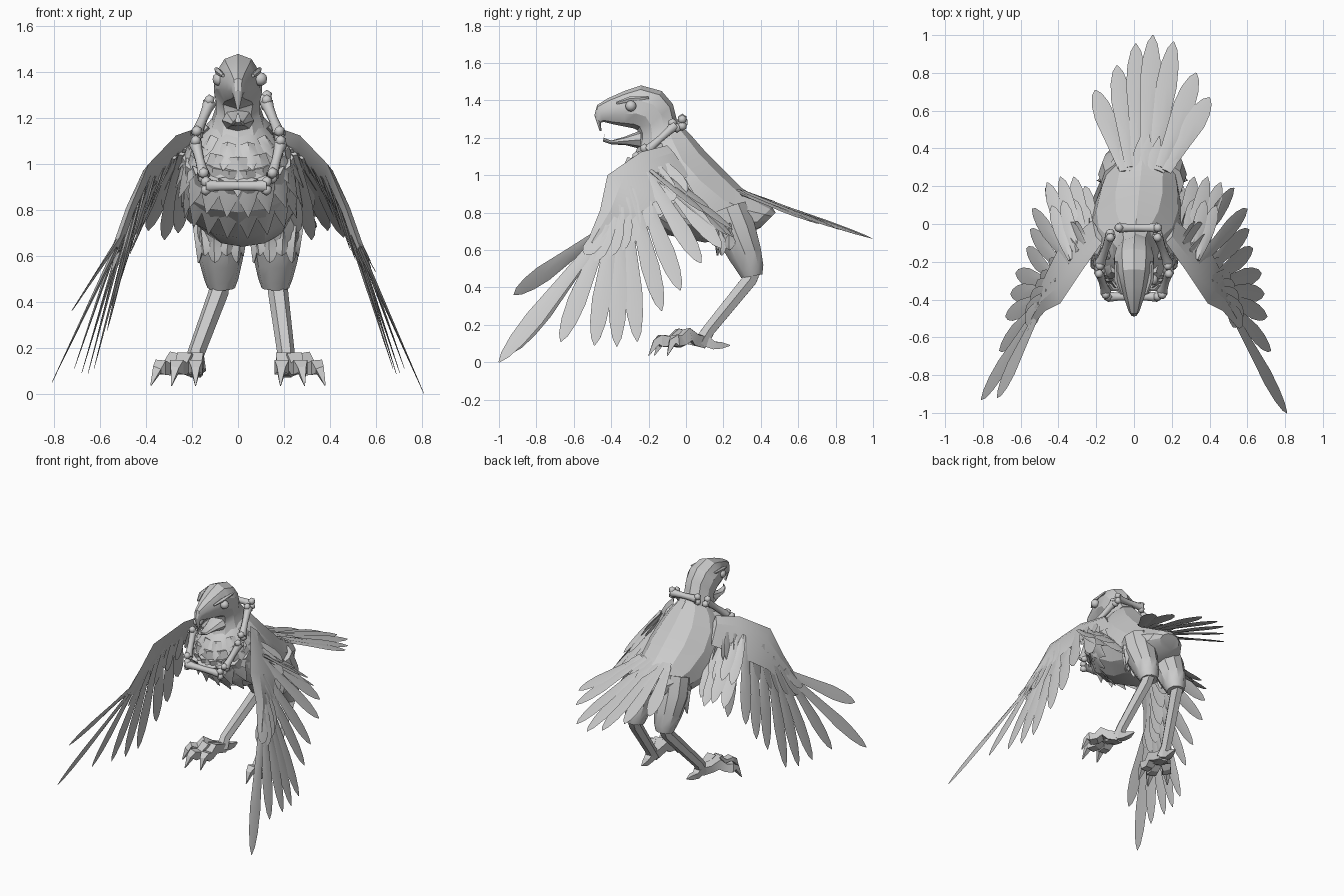
import bpy, bmesh, math
from mathutils import Vector as V

if "Cube" in bpy.data.objects:
    bpy.data.objects.remove(bpy.data.objects["Cube"])

def make(name, bm, angle=35):
    bmesh.ops.recalc_face_normals(bm, faces=bm.faces)
    me = bpy.data.meshes.new(name)
    bm.to_mesh(me)
    bm.free()
    me.polygons.foreach_set("use_smooth", [True] * len(me.polygons))
    me.set_sharp_from_angle(angle=math.radians(angle))
    ob = bpy.data.objects.new(name, me)
    bpy.context.collection.objects.link(ob)
    return ob

def loft(bm, rings):
    rows = [[bm.verts.new(p) for p in r] for r in rings]
    n = len(rows[0])
    for a, b in zip(rows, rows[1:]):
        for i in range(n):
            bm.faces.new((a[i], a[(i + 1) % n], b[(i + 1) % n], b[i]))
    bm.faces.new(rows[0])
    bm.faces.new(rows[-1])

def tube(bm, pts, radii, n=6):
    pts = [V(p) for p in pts]
    rings = []
    for i, p in enumerate(pts):
        d = (pts[min(i + 1, len(pts) - 1)] - pts[max(i - 1, 0)]).normalized()
        u = d.cross(V((1, 0, 0)) if abs(d.x) < 0.8 else V((0, 0, 1))).normalized()
        v = d.cross(u)
        rings.append([p + radii[i] * (u * math.cos(t) + v * math.sin(t))
                      for t in (2 * math.pi * (k + 0.5) / n for k in range(n))])
    loft(bm, rings)

def ball(bm, p, r, sub=2):
    res = bmesh.ops.create_icosphere(bm, subdivisions=sub, radius=r)
    bmesh.ops.translate(bm, verts=res["verts"], vec=V(p))

ROUND = ((0, .4), (.25, .75), (.55, 1), (.8, .9), (.93, .55), (1, .06))
POINTED = ((0, .8), (.45, 1), (.7, .65), (1, .04))
LONG = ((0, .5), (.35, .75), (.65, 1), (.82, .85), (.94, .5), (1, .06))

def feather(bm, base, tip, w, normal, thick=0.006, shape=ROUND):
    # thin blade with a raised central quill
    base, tip = V(base), V(tip)
    d = tip - base
    side = d.cross(V(normal)).normalized()
    up = side.cross(d).normalized()
    rings = []
    for t, k in shape:
        c = base + d * t
        rings.append([c + side * w * k, c + up * thick * (1.1 - t),
                      c - side * w * k, c - up * thick * (1.1 - t)])
    loft(bm, rings)

def lean(y):          # the rear of the bird swings slightly to one side
    return 0.01 + 0.1 * max(y, -0.1)

def section(r, a):    # point on an oval given by top, bottom and half width
    ty, tz, by, bz, w = r
    y = (ty + by) / 2 + math.cos(a) * (ty - by) / 2
    z = (tz + bz) / 2 + math.cos(a) * (tz - bz) / 2
    return V((lean(y) + w * math.sin(a), y, z))

def ovals(bm, rows, n):
    loft(bm, [[section(r, 2 * math.pi * k / n) for k in range(n)] for r in rows])

# body
BODY = [(-.03, 1.27, -.27, 1.12, .10), (.03, 1.21, -.34, 1.03, .17),
        (.1, 1.13, -.37, .92, .225), (.2, 1.03, -.29, .79, .25),
        (.3, .93, -.1, .68, .23), (.4, .87, .1, .64, .19),
        (.46, .83, .3, .67, .14), (.48, .8, .4, .72, .08)]
bm = bmesh.new()
ovals(bm, BODY, 12)
make("body", bm, 22)

# head with hooked upper beak
HEAD = [(.0, 1.25, -.28, 1.1, .12), (-.05, 1.3, -.25, 1.17, .1),
        (-.07, 1.38, -.25, 1.21, .1), (-.13, 1.45, -.26, 1.24, .11),
        (-.24, 1.48, -.28, 1.25, .1), (-.33, 1.45, -.33, 1.26, .08),
        (-.42, 1.41, -.38, 1.27, .05), (-.475, 1.375, -.44, 1.285, .03),
        (-.49, 1.32, -.455, 1.28, .02), (-.462, 1.235, -.452, 1.236, .005)]
bm = bmesh.new()
ovals(bm, HEAD, 10)
make("head", bm, 28)

# lower beak
bm = bmesh.new()
ovals(bm, [(-.24, 1.24, -.24, 1.14, .07), (-.33, 1.205, -.32, 1.16, .045),
           (-.4, 1.185, -.4, 1.165, .03), (-.44, 1.2, -.445, 1.18, .012),
           (-.432, 1.22, -.436, 1.218, .004)], 8)
make("lower_beak", bm)

# eyes and brows
bm = bmesh.new()
for s in (-1, 1):
    ball(bm, (s * .09 + .008, -.295, 1.37), .03)
    tube(bm, [(s * .065, -.37, 1.385), (s * .088, -.3, 1.405), (s * .095, -.2, 1.415)],
         [.008, .015, .008], 5)
make("eyes", bm)

# pointed chest feathers in overlapping rows
def on_body(u, a, out):
    i = min(int(u), len(BODY) - 2)
    f = u - i
    r = [p + (q - p) * f for p, q in zip(BODY[i], BODY[i + 1])]
    p, c = section(r, a), (section(r, 0) + section(r, math.pi)) / 2
    return p + (p - c).normalized() * out

bm = bmesh.new()
for u0, u1, count, w, out in ((.4, 1.5, 6, .04, .02), (1.0, 2.4, 7, .05, .025),
                              (1.5, 3.1, 10, .05, .03), (1.9, 3.9, 10, .06, .03)):
    for k in range(count):
        a = math.pi + (k / (count - 1) - .5) * 3.1
        m = on_body((u0 + u1) / 2, a, 0)
        feather(bm, on_body(u0, a, .004), on_body(u1, a, out), w,
                m - on_body((u0 + u1) / 2, a, -.1), .02, POINTED)
make("chest_feathers", bm)

# tail fan
bm = bmesh.new()
TAIL = [(-.205, .71), (-.09, .84), (.01, .955), (.1, 1.0), (.21, .965), (.33, .8), (.4, .67)]
for k, (x, y) in enumerate(TAIL):
    f = k / 6 - .5
    feather(bm, (.06 + f * .24, .3, .9 + .012 * (k % 2)), (x, y, .66 + (1 - y) * .28),
            .056, (.2, .35, 1), .01, LONG)
    feather(bm, (.06 + f * .22, .28, .92), (.06 + (x - .06) * .5, .3 + (y - .3) * .25, .86),
            .035, (.15, .35, 1), .006, POINTED)
make("tail_feathers", bm)

# wings: arm panel, flight feathers, coverts and inner feathers
LEAD = [(.17, -.1, 1.16), (.27, -.24, 1.125), (.39, -.42, 1.0), (.47, -.46, .81), (.53, -.53, .64)]
TRAIL = [(.22, .02, 1.0), (.31, -.06, .95), (.41, -.15, .87), (.47, -.27, .78), (.53, -.44, .61)]
TIPS = [(.81, -1.0, 0), (.725, -.67, .11), (.705, -.49, .09),
        (.69, -.37, .085), (.675, -.26, .11), (.63, -.13, .275), (.61, -.03, .385),
        (.60, .08, .53), (.53, .19, .61)]
INNER = [(.26, .2, .7), (.32, .25, .67), (.39, .25, .71), (.46, .22, .68)]

def along(u, f):
    i = min(int(u), 3)
    a = V(LEAD[i]).lerp(V(LEAD[i + 1]), u - i)
    b = V(TRAIL[i]).lerp(V(TRAIL[i + 1]), u - i)
    return a.lerp(b, f)

NORMAL = V((.85, -.1, .5)).normalized()
for s, side in ((1, "right"), (-1, "left")):
    flip = lambda p: V((s * p[0], p[1], p[2]))
    n = flip(NORMAL)
    twist = flip(V((.85, .05, .5)))
    tips = [V(t) for t in TIPS]
    if s < 0:   # the left wing is folded a little closer
        tips[0] = V((.81, -.93, .05))
        for k in range(1, 9):
            tips[k].x -= min(.012 * k, .06)
    bm = bmesh.new()
    rings = []
    for a, b in zip(LEAD, TRAIL):
        a, b = flip(a), flip(b)
        m = a.lerp(b, .3)
        rings.append([a, m + n * .02, b, m - n * .02])
    loft(bm, rings)
    make(side + "_wing_arm", bm, 20)

    bm = bmesh.new()
    for k, tip in enumerate(tips):
        off = NORMAL * (.008 * (k % 2))
        feather(bm, flip(along(3.75 - k * .34, .45) + off), flip(tip), .05, twist, .01, LONG)
    if s < 0:   # one raised outer feather
        feather(bm, flip(along(3.7, .3)), (-.725, -.92, .36), .05, twist, .01, LONG)
    make(side + "_flight_feathers", bm)

    bm = bmesh.new()
    for k, tip in enumerate(tips):
        b = along(3.5 - k * .36, .5)
        t = b.lerp(tip, .36 if k else .2)
        for d in (.014, -.014):
            feather(bm, flip(b + NORMAL * d * .6), flip(t + NORMAL * d), .044, n)
    for k, tip in enumerate(INNER):
        b = V((.21 + .035 * k, -.13 - .02 * k, 1.06 - .015 * k))
        feather(bm, flip(b), flip(tip), .042, flip((.4, .45, .7)), .01)
        feather(bm, flip(b + V((.02, 0, .01))), flip(b.lerp(V(tip), .7) + V((.02, 0, .02))),
                .036, flip((.4, .45, .7)), .01)
    make(side + "_wing_coverts", bm)

    # thigh
    bm = bmesh.new()
    hip = .045
    tube(bm, [(hip + s * .11, .22, .82), (hip + s * .12, .265, .7), (hip + s * .12, .315, .58),
              (hip + s * .118, .345, .5), (hip + s * .118, .352, .46)],
         [.11, .115, .095, .075, .06], 10)
    make(side + "_thigh", bm)

    # thigh tufts
    bm = bmesh.new()
    for k in range(6):
        a = (k / 5 - .5) * 2.6
        x, y = hip + s * .12 + .085 * math.sin(a), .255 - .09 * math.cos(a)
        out = (math.sin(a), -math.cos(a), .2)
        feather(bm, (x, y + .01, .74), (x + .015 * math.sin(a), y, .57 + .03 * (k % 2)),
                .032, out, .04)
    make(side + "_thigh_tufts", bm)

    # shin and foot
    bm = bmesh.new()
    ankle = V((.0125 + s * .1975, .09, .12))
    tube(bm, [(hip + s * .125, .365, .5), (hip + s * .13, .34, .44), ankle + V((0, .03, .05)), ankle - V((0, .01, .02))],
         [.045, .044, .038, .046], 6)
    make(side + "_shin", bm)

    bm = bmesh.new()
    for x, y in ((.38, -.1), (.29, -.2), (.185, -.17)):
        t = V((s * x, y, .03))
        p = [ankle.lerp(t, f) for f in (0, .25, .45, .6, .78, .86, 1)]
        for q, z in zip(p, (.11, .125, .145, .11, .115, .105, .035)):
            q.z = z
        tube(bm, p, [.045, .042, .048, .038, .044, .026, .003], 4)
    tube(bm, [ankle, ankle + V((0, .06, -.03)), ankle + V((-s * .01, .1, -.03)), ankle + V((-s * .015, .145, -.03))],
         [.045, .03, .024, .004], 4)
    make(side + "_foot", bm, 25)

# necklace of bones
bm = bmesh.new()
BONES = [((-.08, -.02, 1.285), (.125, -.02, 1.28)), ((-.14, -.385, .905), (.125, -.385, .905))]
for s in (-1, 1):
    BONES += [((s * .125, -.06, 1.265), (s * .18, -.21, 1.13)),
              ((s * .185, -.25, 1.09), (s * .15, -.36, .95))]
for a, b in BONES:
    a, b = V(a), V(b)
    tube(bm, [a, a.lerp(b, .2), a.lerp(b, .5), a.lerp(b, .8), b], [.03, .023, .02, .023, .03], 8)
    side = (b - a).cross(V((1, 0, 0)) if abs((b - a).x) < .15 else V((0, 1, 0))).normalized()
    for p in (a, b):
        for d in (-.018, .018):
            ball(bm, p + side * d, .026, 1)
make("bone_necklace", bm, 60)
